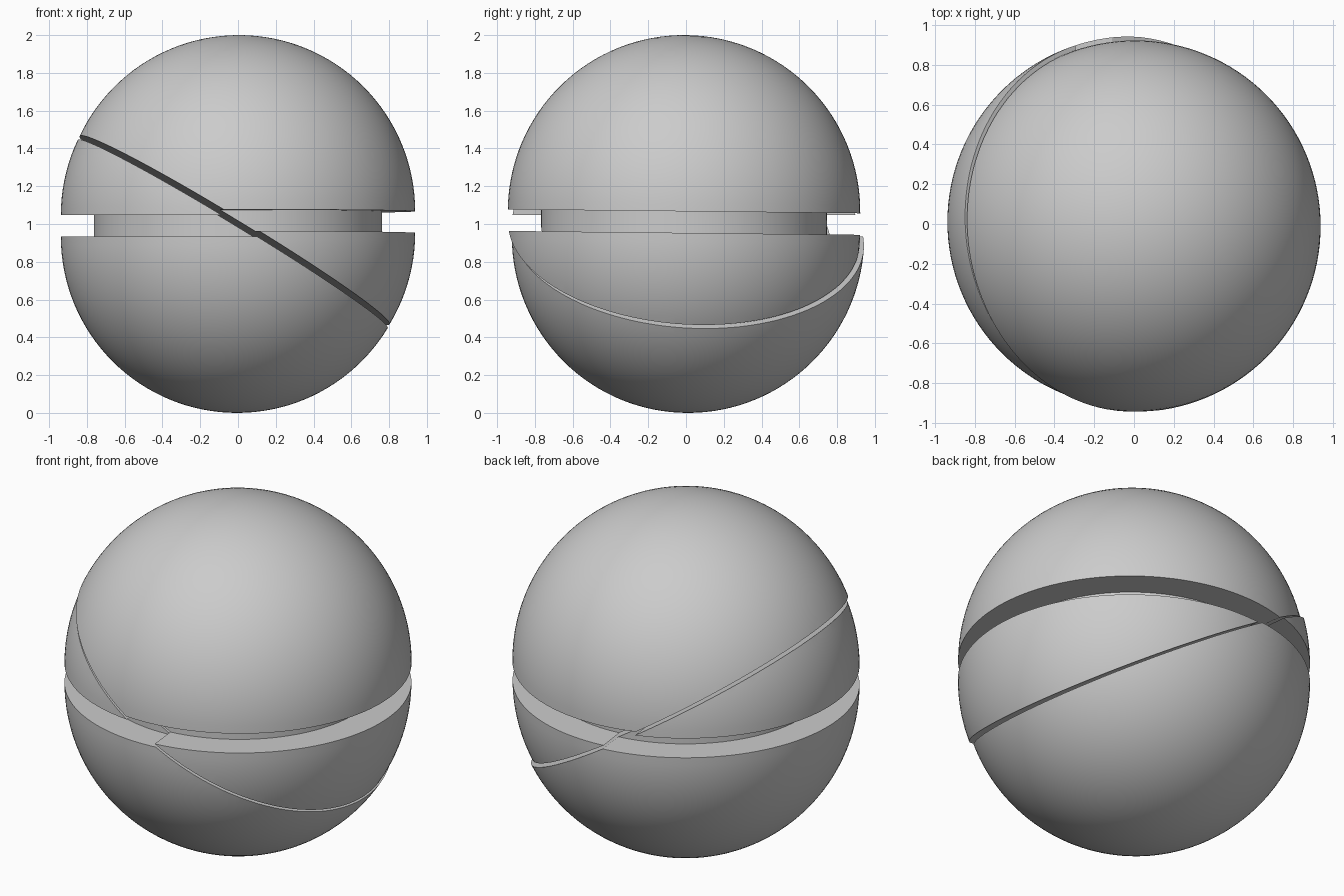
import bpy, bmesh
from math import sin, cos, pi, radians
from mathutils import Vector, Matrix

cube = bpy.data.objects.get("Cube")
if cube:
    bpy.data.objects.remove(cube, do_unlink=True)

RADIUS, CORE, HALF_GAP = 0.933, 0.757, 0.057
RINGS, SIDES = 32, 128

grey = bpy.data.materials.new("plain grey")
grey.use_nodes = True
colour = (0.6, 0.6, 0.6, 1)
grey.diffuse_color = colour
grey.node_tree.nodes["Principled BSDF"].inputs["Base Color"].default_value = colour

# Oblique cut that splits the ball into two pieces
cut_point = Vector((0, 0, -0.057))
cut_normal = Vector((0.607, 0.07, 1)).normalized()


def grooved_ball(bm):
    """Two domes on a narrower cylindrical core, spun from a half profile."""
    dome = [(RADIUS * sin(a), HALF_GAP + RADIUS * cos(a))
            for a in (pi / 2 * i / RINGS for i in range(RINGS + 1))]
    upper = dome + [(CORE, HALF_GAP)]
    profile = upper + [(r, -z) for r, z in reversed(upper)]
    verts = [bm.verts.new((r, 0, z)) for r, z in profile]
    edges = [bm.edges.new(pair) for pair in zip(verts, verts[1:])]
    bmesh.ops.spin(bm, geom=verts + edges, cent=(0, 0, 0), axis=(0, 0, 1),
                   angle=2 * pi, steps=SIDES, use_merge=True)
    bmesh.ops.remove_doubles(bm, verts=bm.verts, dist=1e-4)


def piece(name, above, offset, tilt):
    bm = bmesh.new()
    grooved_ball(bm)
    # Keep one side of the cut and close it with a flat face
    bmesh.ops.bisect_plane(bm, geom=bm.verts[:] + bm.edges[:] + bm.faces[:],
                           plane_co=cut_point, plane_no=cut_normal,
                           clear_inner=above, clear_outer=not above)
    rim = [e for e in bm.edges if e.is_boundary]
    bmesh.ops.contextual_create(bm, geom=rim)
    bmesh.ops.recalc_face_normals(bm, faces=bm.faces)
    bm.transform(Matrix.Translation(Vector(offset) + Vector((0, 0, 1)))
                 @ Matrix.Rotation(tilt, 4, 'X'))
    mesh = bpy.data.meshes.new(name)
    bm.to_mesh(mesh)
    bm.free()
    mesh.materials.append(grey)
    obj = bpy.data.objects.new(name, mesh)
    bpy.context.collection.objects.link(obj)
    bpy.ops.object.select_all(action='DESELECT')
    obj.select_set(True)
    bpy.context.view_layer.objects.active = obj
    bpy.ops.object.shade_smooth_by_angle(angle=radians(30))


# The upper piece has slipped forward, tipped and lifted off the lower one
piece("upper_piece", True, (0.005, -0.011, 0.010), -0.011)
piece("lower_piece", False, (-0.005, 0.011, -0.010), 0)
